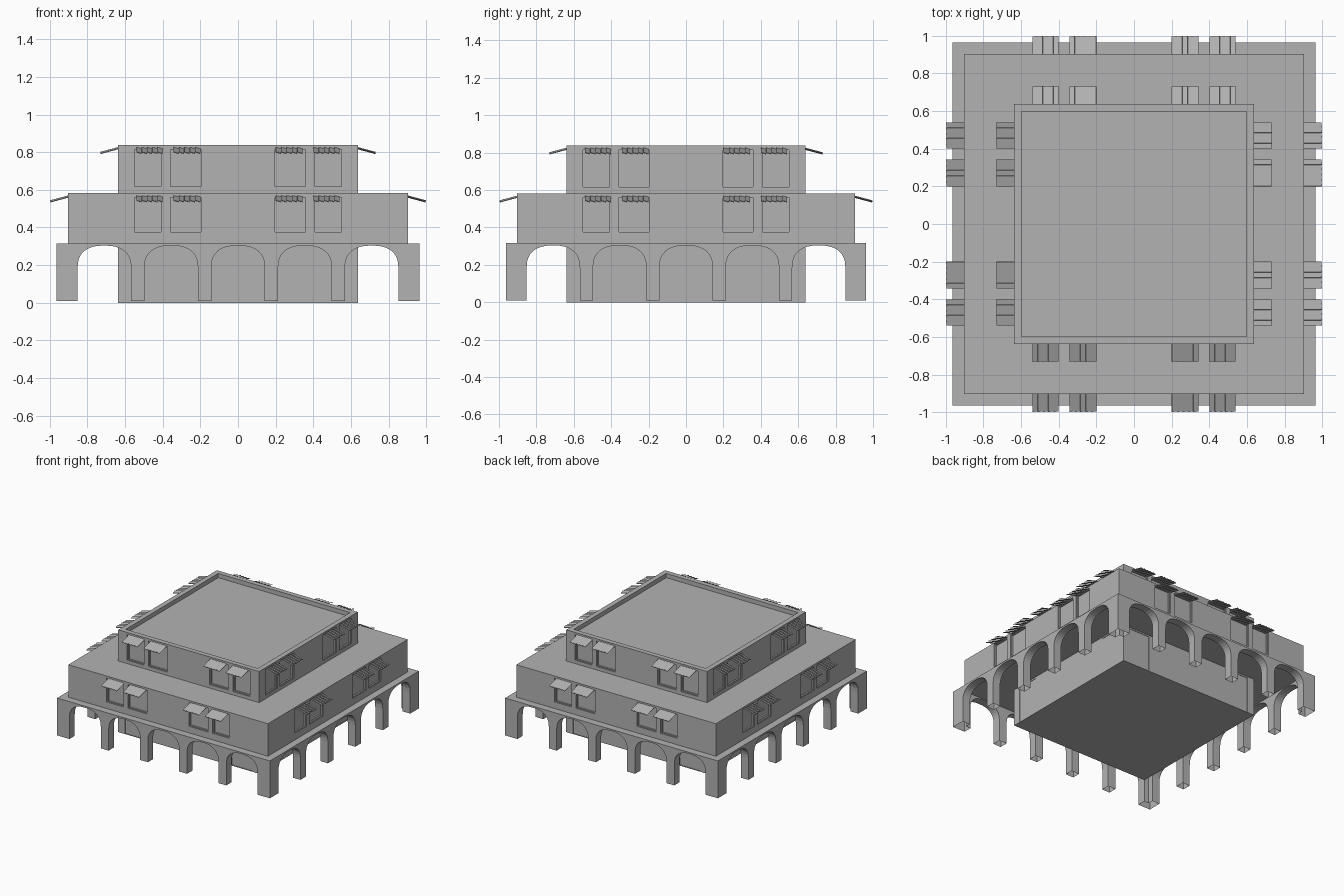
import bpy, bmesh, math
from mathutils import Matrix, Vector

if "Cube" in bpy.data.objects:
    bpy.data.objects.remove(bpy.data.objects["Cube"])

TURNS = [Matrix.Rotation(k * math.pi / 2, 4, 'Z') for k in range(4)]
GREY = bpy.data.materials.new("plaster_grey")
GREY.diffuse_color = (0.45, 0.45, 0.45, 1)
GREY.use_nodes = True
GREY.node_tree.nodes["Principled BSDF"].inputs["Base Color"].default_value = GREY.diffuse_color


def finish(bm, name):
    bmesh.ops.recalc_face_normals(bm, faces=bm.faces)
    me = bpy.data.meshes.new(name)
    bm.to_mesh(me)
    bm.free()
    me.materials.append(GREY)
    ob = bpy.data.objects.new(name, me)
    bpy.context.collection.objects.link(ob)
    return ob


def add_box(bm, lo, hi, mat=Matrix()):
    lo, hi = Vector(lo), Vector(hi)
    m = mat @ Matrix.Translation((lo + hi) / 2) @ Matrix.Diagonal((*(hi - lo), 1))
    bmesh.ops.create_cube(bm, size=1, matrix=m)


def block(name, half, z0, z1):
    bm = bmesh.new()
    add_box(bm, (-half, -half, z0), (half, half, z1))
    return finish(bm, name)


def cut(ob, cutter):
    mod = ob.modifiers.new("cut", 'BOOLEAN')
    mod.operation = 'DIFFERENCE'
    mod.solver = 'EXACT'
    mod.object = cutter
    bpy.context.view_layer.objects.active = ob
    bpy.ops.object.modifier_apply(modifier=mod.name)
    bpy.data.objects.remove(cutter)


def recesses(half, spans, z0, z1, depth):
    bm = bmesh.new()
    for t in TURNS:
        for a, b in spans:
            add_box(bm, (a, -half - 0.05, z0), (b, -half + depth, z1), t)
    return finish(bm, "cutter")


def arches(turn):
    # five round-topped openings running right through the arcade
    bm = bmesh.new()
    spring, top, r, n = 0.185, 0.304, 0.142, 16
    for i in range(-2, 3):
        cx = i * 0.355
        pts = [(cx + r, -0.1)]
        for k in range(n + 1):
            a = math.pi * k / n
            c, s = math.cos(a), math.sin(a)
            pts.append((cx + r * math.copysign(abs(c) ** 0.82, c),
                        spring + (top - spring) * max(s, 0) ** 0.82))
        pts.append((cx - r, -0.1))
        f = bm.faces.new([bm.verts.new(turn @ Vector((x, -1.2, z))) for x, z in pts])
        ext = bmesh.ops.extrude_face_region(bm, geom=[f])
        vs = [v for v in ext["geom"] if isinstance(v, bmesh.types.BMVert)]
        bmesh.ops.translate(bm, verts=vs, vec=turn @ Vector((0, 2.4, 0)))
    return finish(bm, "cutter")


# Arcade: square ring of wall pierced by arches, pier feet left open
arcade = block("arcade", 0.963, 0.01, 0.316)
cut(arcade, block("cutter", 0.895, -0.1, 0.4))
cut(arcade, arches(TURNS[0]))
cut(arcade, arches(TURNS[1]))
bm = bmesh.new()
bm.from_mesh(arcade.data)
feet = [f for f in bm.faces if max(v.co.z for v in f.verts) < 0.011]
bmesh.ops.delete(bm, geom=feet, context='FACES_ONLY')
bm.to_mesh(arcade.data)
bm.free()

# Ground floor core with very shallow door panels
core = block("ground_floor", 0.638, 0, 0.314)
cut(core, recesses(0.638, [(-0.575, -0.39), (0.39, 0.575)], 0.005, 0.298, 0.004))

# Upper floors
WINDOWS = [(-0.557, -0.403), (-0.365, -0.19), (0.19, 0.365), (0.403, 0.557)]
AWNINGS = [(-0.54, -0.40), (-0.343, -0.2), (0.2, 0.343), (0.40, 0.54)]
middle = block("middle_floor", 0.904, 0.31, 0.582)
upper = block("top_floor", 0.638, 0.575, 0.837)
# Sunken roof inside the parapet
cut(upper, block("cutter", 0.598, 0.802, 0.95))

FLOORS = [("middle", middle, 0.904, 0.37, 0.567, 0.565),
          ("top", upper, 0.638, 0.61, 0.82, 0.822)]
for label, ob, half, z0, z1, za in FLOORS:
    cut(ob, recesses(half, WINDOWS, z0, z1, 0.018))
    frames, awns = bmesh.new(), bmesh.new()
    for t in TURNS:
        # Window frames, set just inside the recess
        w, yo, yi = 0.007, -half + 0.006, -half + 0.018
        for a, b in WINDOWS:
            add_box(frames, (a, yo, z0), (a + w, yi, z1), t)
            add_box(frames, (b - w, yo, z0), (b, yi, z1), t)
            add_box(frames, (a + w, yo, z0), (b - w, yi, z0 + w), t)
            add_box(frames, (a + w, yo, z1 - w), (b - w, yi, z1), t)
        # Awnings made of tilted slats
        length = 1.0 - 0.904 + 0.005
        for a, b in AWNINGS:
            step = (b - a) / 5
            for i in range(5):
                m = (t @ Matrix.Translation((a + step * (i + 0.5), -half + 0.005, za))
                     @ Matrix.Rotation(math.radians(15), 4, 'X')
                     @ Matrix.Rotation(math.radians(16), 4, 'Y'))
                add_box(awns, (-step * 0.5, -length, -0.002), (step * 0.5, 0, 0.002), m)
    finish(frames, label + "_window_frames")
    finish(awns, label + "_awnings")
